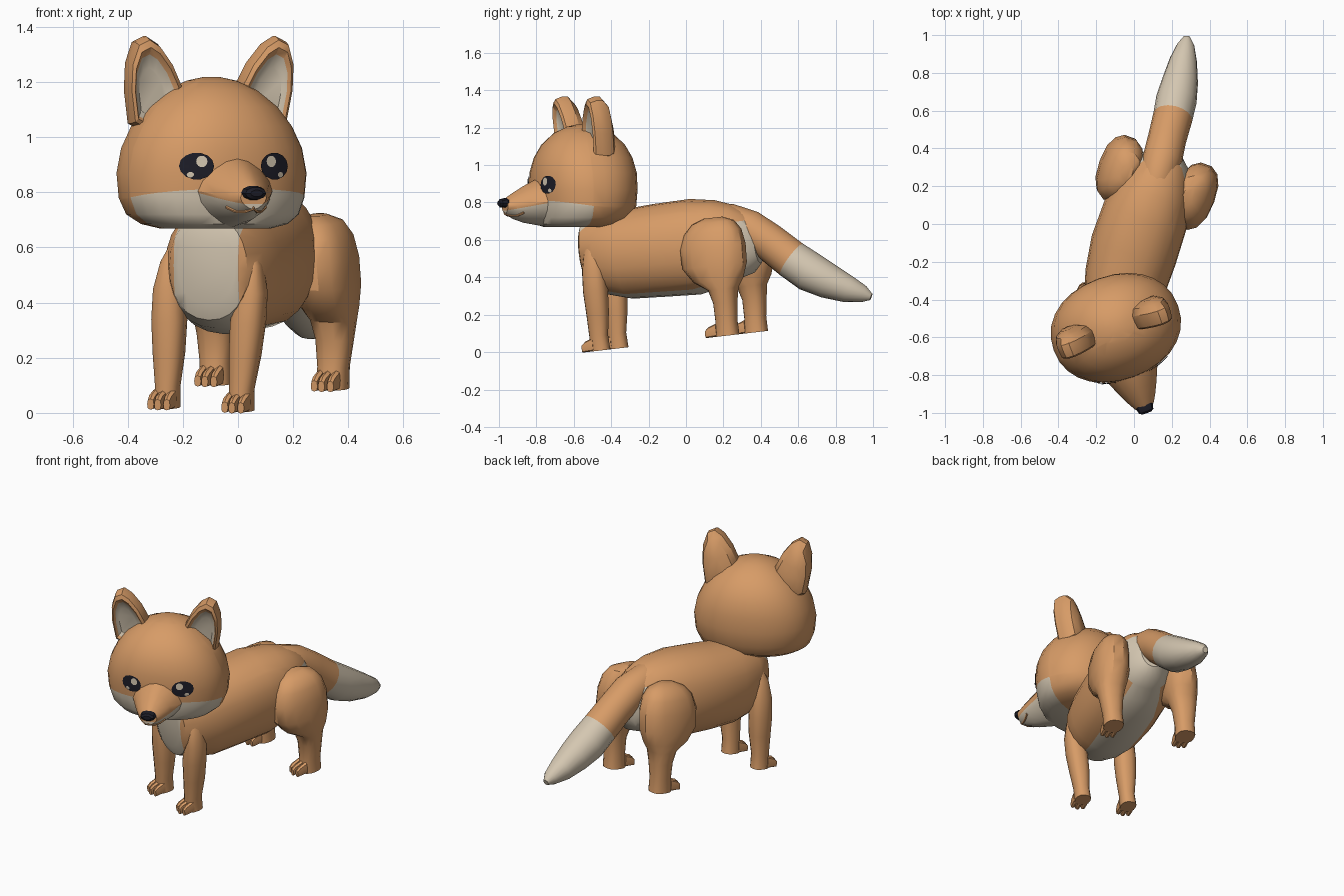
import bpy, bmesh
from math import cos, sin, pi, radians
from mathutils import Vector, Matrix
from mathutils.bvhtree import BVHTree

if "Cube" in bpy.data.objects:
    bpy.data.objects.remove(bpy.data.objects["Cube"], do_unlink=True)


def material(name, rgb):
    m = bpy.data.materials.new(name)
    m.use_nodes = True
    m.diffuse_color = (*rgb, 1)
    m.node_tree.nodes["Principled BSDF"].inputs["Base Color"].default_value = (*rgb, 1)
    return m


FUR = material("orange_fur", (0.68, 0.33, 0.135))
CREAM = material("cream_fur", (0.66, 0.57, 0.44))
BLACK = material("black", (0.012, 0.012, 0.02))

# Frames: body turned one way and tilted, head turned the other way
BODY = (Matrix.Translation((-0.007, -0.08, 0.053)) @ Matrix.Rotation(radians(6.7), 4, "X")
        @ Matrix.Rotation(radians(-20), 4, "Z"))
HEAD = Matrix.Translation((-0.096, -0.55, 0)) @ Matrix.Rotation(radians(20), 4, "Z")
WORLD = Matrix.Identity(4)


def finish(name, bm, mats, frame, rule=None, angle=32):
    bm.normal_update()
    for f in bm.faces:
        if rule and rule(f.calc_center_median(), f.normal):
            f.material_index = 1
    mesh = bpy.data.meshes.new(name)
    bm.to_mesh(mesh)
    bm.free()
    ob = bpy.data.objects.new(name, mesh)
    for m in mats:
        mesh.materials.append(m)
    bpy.context.collection.objects.link(ob)
    ob.matrix_world = frame
    bpy.ops.object.select_all(action="DESELECT")
    ob.select_set(True)
    bpy.context.view_layer.objects.active = ob
    bpy.ops.object.shade_smooth_by_angle(angle=radians(angle))
    return ob


def loft(name, rings, mats, frame, rule=None, cuts=(), angle=32):
    """Skin a list of closed rings, cap the ends, and cut along colour borders."""
    bm = bmesh.new()
    loops = [[bm.verts.new(p) for p in ring] for ring in rings]
    for a, b in zip(loops, loops[1:]):
        for i in range(len(a)):
            j = (i + 1) % len(a)
            bm.faces.new((a[i], a[j], b[j], b[i]))
    bm.faces.new(loops[0][::-1])
    bm.faces.new(loops[-1])
    bmesh.ops.recalc_face_normals(bm, faces=bm.faces)
    for co, no in cuts:
        bmesh.ops.bisect_plane(bm, geom=bm.verts[:] + bm.edges[:] + bm.faces[:],
                               plane_co=co, plane_no=no)
    return finish(name, bm, mats, frame, rule, angle)


def ring(center, ax, ay, n=20, power=2.0):
    """Rounded ring spanned by the two half-axis vectors."""
    c, ax, ay = Vector(center), Vector(ax), Vector(ay)

    def soft(t):
        return (1 if t >= 0 else -1) * abs(t) ** (2 / power)
    return [c + ax * soft(cos(2 * pi * i / n)) + ay * soft(sin(2 * pi * i / n)) for i in range(n)]


def along_y(rows, n=20, power=2.0):
    return [ring((x, y, z), (rx, 0, 0), (0, 0, rz), n, power) for y, x, z, rx, rz in rows]


def along_z(rows, n=20, power=2.0):
    return [ring((x, y, z), (rx, 0, 0), (0, ry, 0), n, power) for z, x, y, rx, ry in rows]


def tube(path, n=16):
    """Rings square to a path of (x, y, z, radius)."""
    pts = [Vector(p[:3]) for p in path]
    out = []
    for i, p in enumerate(path):
        d = (pts[min(i + 1, len(pts) - 1)] - pts[max(i - 1, 0)]).normalized()
        side = d.cross(Vector((0, 0, 1))).normalized()
        out.append(ring(pts[i], side * p[3], side.cross(d) * p[3], n))
    return out


# Body with cream chest, belly and rump
CHEST_X, CHEST_HALF = 0.03, 0.125
RUMP_Y, RUMP_Z = 0.43, 0.6


def body_cream(c, n):
    chest = c.y < -0.25 and n.y < -0.25 and abs(c.x - CHEST_X) < CHEST_HALF
    rump = c.y > RUMP_Y and c.z < RUMP_Z
    return n.z < -0.8 or chest or rump


loft("body", along_y([(-0.41, 0.035, 0.53, 0.11, 0.14), (-0.39, 0.035, 0.52, 0.15, 0.19),
                      (-0.31, 0.03, 0.51, 0.19, 0.218), (-0.18, 0.02, 0.495, 0.22, 0.24),
                      (0, 0.005, 0.495, 0.235, 0.25), (0.2, 0, 0.492, 0.23, 0.257),
                      (0.34, 0, 0.495, 0.2, 0.232), (0.43, 0, 0.495, 0.165, 0.2),
                      (0.51, 0, 0.48, 0.125, 0.165), (0.56, 0, 0.475, 0.07, 0.11)], 24, 2.2),
     [FUR, CREAM], BODY, body_cream,
     [((CHEST_X + s * CHEST_HALF, 0, 0), (1, 0, 0)) for s in (-1, 1)] + [((0, 0, RUMP_Z), (0, 0, 1))], 40)

# Legs as rows of height, half spacing, set-back, half width, half depth
FRONT = [(0, 0.143, 0, 0.046, 0.052), (0.08, 0.143, 0, 0.044, 0.05), (0.2, 0.147, 0.012, 0.057, 0.06),
         (0.32, 0.152, 0.018, 0.063, 0.066), (0.43, 0.158, 0.025, 0.057, 0.062),
         (0.53, 0.158, 0.03, 0.035, 0.045), (0.6, 0.145, 0.04, 0.015, 0.02)]
HIND = [(0, 0.225, 0.02, 0.058, 0.064), (0.08, 0.227, 0.025, 0.057, 0.058),
        (0.18, 0.229, 0.032, 0.069, 0.064), (0.25, 0.226, 0.028, 0.083, 0.08),
        (0.3, 0.221, 0.005, 0.096, 0.135), (0.38, 0.215, -0.01, 0.108, 0.178),
        (0.48, 0.207, -0.01, 0.108, 0.18), (0.56, 0.197, -0.005, 0.097, 0.157),
        (0.61, 0.188, 0, 0.072, 0.115), (0.635, 0.175, 0, 0.03, 0.05)]
for s, side in ((1, "left"), (-1, "right")):
    for part, y, offset, lean, rows in (("front", -0.35, 0.004, 0.035, FRONT), ("hind", 0.385, 0, 0, HIND)):
        loft(f"{part}_leg_{side}",
             along_z([(z, s * x + offset + lean * z, y + dy, rx, ry) for z, x, dy, rx, ry in rows], 14, 2.4),
             [FUR], BODY)
        # Three toes on each foot
        for k in (-1, 0, 1):
            reach = y - (0.09 if k else 0.1)
            x = s * rows[0][1] + offset + k * 0.031
            loft(f"{part}_toe_{side}_{k + 2}",
                 along_y([(reach, x, 0.02, 0.013, 0.02), (reach + 0.02, x, 0.028, 0.0155, 0.028),
                          (y - 0.025, x, 0.036, 0.0155, 0.036)], 8, 3), [FUR], BODY)

# Tail with cream tip
loft("tail", tube([(0.09, 0.12, 0.715, 0.07), (0.12, 0.23, 0.7, 0.095), (0.15, 0.34, 0.655, 0.105),
                   (0.175, 0.45, 0.585, 0.102), (0.205, 0.565, 0.495, 0.105), (0.225, 0.66, 0.43, 0.108),
                   (0.245, 0.76, 0.38, 0.095), (0.262, 0.87, 0.335, 0.072), (0.275, 0.95, 0.31, 0.045),
                   (0.28, 0.99, 0.295, 0.018)]),
     [FUR, CREAM], WORLD, lambda c, n: (c - Vector((0.205, 0.565, 0.495))).dot((0.2, 0.8, -0.6)) > 0)

# Head with cream cheeks
CHEEK_CO, CHEEK_NO = Vector((0, -0.2, 0.802)), Vector((0, 0.15, 1))
head = loft("head", along_z([(0.668, 0, -0.04, 0.2, 0.165), (0.685, 0, -0.03, 0.27, 0.215),
                             (0.72, 0, -0.01, 0.318, 0.25), (0.78, 0, 0, 0.342, 0.27),
                             (0.87, 0, 0, 0.35, 0.277), (0.96, 0, 0, 0.332, 0.275),
                             (1.04, 0, 0, 0.294, 0.255), (1.11, 0, 0, 0.24, 0.217),
                             (1.17, 0, 0, 0.165, 0.155), (1.205, 0, 0, 0.09, 0.085),
                             (1.218, 0, 0, 0.03, 0.03)], 28, 2.15),
            [FUR, CREAM], HEAD,
            lambda c, n: c.y < -0.06 and (c - CHEEK_CO).dot(CHEEK_NO) < 0,
            [(CHEEK_CO, CHEEK_NO), ((0, -0.06, 0), (0, 1, 0))], 40)

# Muzzle with a ridge on top, cream underneath
MUZZLE_CO, MUZZLE_NO = Vector((0, -0.42, 0.763)), Vector((0, -0.2, 1))
muzzle = loft("muzzle", along_y([(-0.2, 0, 0.81, 0.165, 0.14), (-0.27, 0, 0.802, 0.135, 0.122),
                                 (-0.34, 0, 0.79, 0.105, 0.098), (-0.4, 0, 0.782, 0.076, 0.07),
                                 (-0.445, 0, 0.78, 0.05, 0.042)], 16, 1.65),
              [FUR, CREAM], HEAD, lambda c, n: (c - MUZZLE_CO).dot(MUZZLE_NO) < 0,
              [(MUZZLE_CO, MUZZLE_NO)])

# Nose
loft("nose", along_y([(-0.42, 0, 0.805, 0.03, 0.018), (-0.442, 0, 0.798, 0.047, 0.027),
                      (-0.47, 0, 0.796, 0.04, 0.023), (-0.48, 0, 0.796, 0.024, 0.012)], 10), [BLACK], HEAD)


def surface(ob):
    tree = BVHTree.FromPolygons([v.co for v in ob.data.vertices], [p.vertices for p in ob.data.polygons])
    return lambda x, z, lift: tree.ray_cast(Vector((x, -2, z)), Vector((0, 1, 0)))[0] - Vector((0, lift, 0))


on_head, on_muzzle = surface(head), surface(muzzle)

# Mouth line
loft("mouth", tube([(*on_muzzle(x, z, 0), 0.007) for x, z in
                    ((-0.075, 0.747), (-0.05, 0.732), (-0.025, 0.73), (0, 0.742),
                     (0.025, 0.73), (0.05, 0.732), (0.075, 0.747))], 6), [FUR], HEAD)


def plate(name, x, z, rx, rz, lift, mat):
    """Thin round plate laid over the face."""
    bm = bmesh.new()
    mid = bm.verts.new(on_head(x, z, lift))
    loops = [[bm.verts.new(on_head(x + k * rx * cos(2 * pi * i / 14), z + k * rz * sin(2 * pi * i / 14), lift))
              for i in range(14)] for k in (0.5, 1)]
    a, b = loops
    for i in range(14):
        j = (i + 1) % 14
        bm.faces.new((mid, a[i], a[j]))
        bm.faces.new((a[i], b[i], b[j], a[j]))
    finish(name, bm, [mat], HEAD)


# Ear outline in the head's front plane, left side
EAR = [(0.12, 1.1), (0.112, 1.19), (0.152, 1.27), (0.205, 1.338), (0.25, 1.366), (0.292, 1.345),
       (0.315, 1.27), (0.315, 1.17), (0.295, 1.05), (0.2, 1.0)]
EAR_X, EAR_Z, EAR_TILT, EAR_SHIFT = 0.23, 1.14, 0.12, -0.012
# Scale and depth of each loop from the shallow hollow around the rim to the back
EAR_LOOPS = [(0.5, -0.015), (0.71, -0.03), (0.82, -0.047), (0.94, -0.037), (1, 0), (1, 0.035),
             (0.83, 0.068), (0.4, 0.088)]


def ear_hollow(c, n):
    return n.y < -0.5 and c.y + EAR_TILT * (c.z - EAR_Z) > -0.033


for s, side in ((1, "left"), (-1, "right")):
    # Eyes with two glints
    plate(f"eye_{side}", s * 0.15, 0.895, 0.06, 0.049, 0.006, BLACK)
    plate(f"eye_glint_{side}", s * 0.134, 0.912, 0.02, 0.021, 0.009, CREAM)
    plate(f"eye_small_glint_{side}", s * 0.174, 0.864, 0.012, 0.01, 0.009, CREAM)

    # Ears with cream hollow
    loops = [[(s * (EAR_X + k * (x - EAR_X)) + EAR_SHIFT, y - EAR_TILT * k * (z - EAR_Z),
               EAR_Z + k * (z - EAR_Z)) for x, z in EAR] for k, y in EAR_LOOPS]
    loft(f"ear_{side}", loops, [FUR, CREAM], HEAD, ear_hollow)
